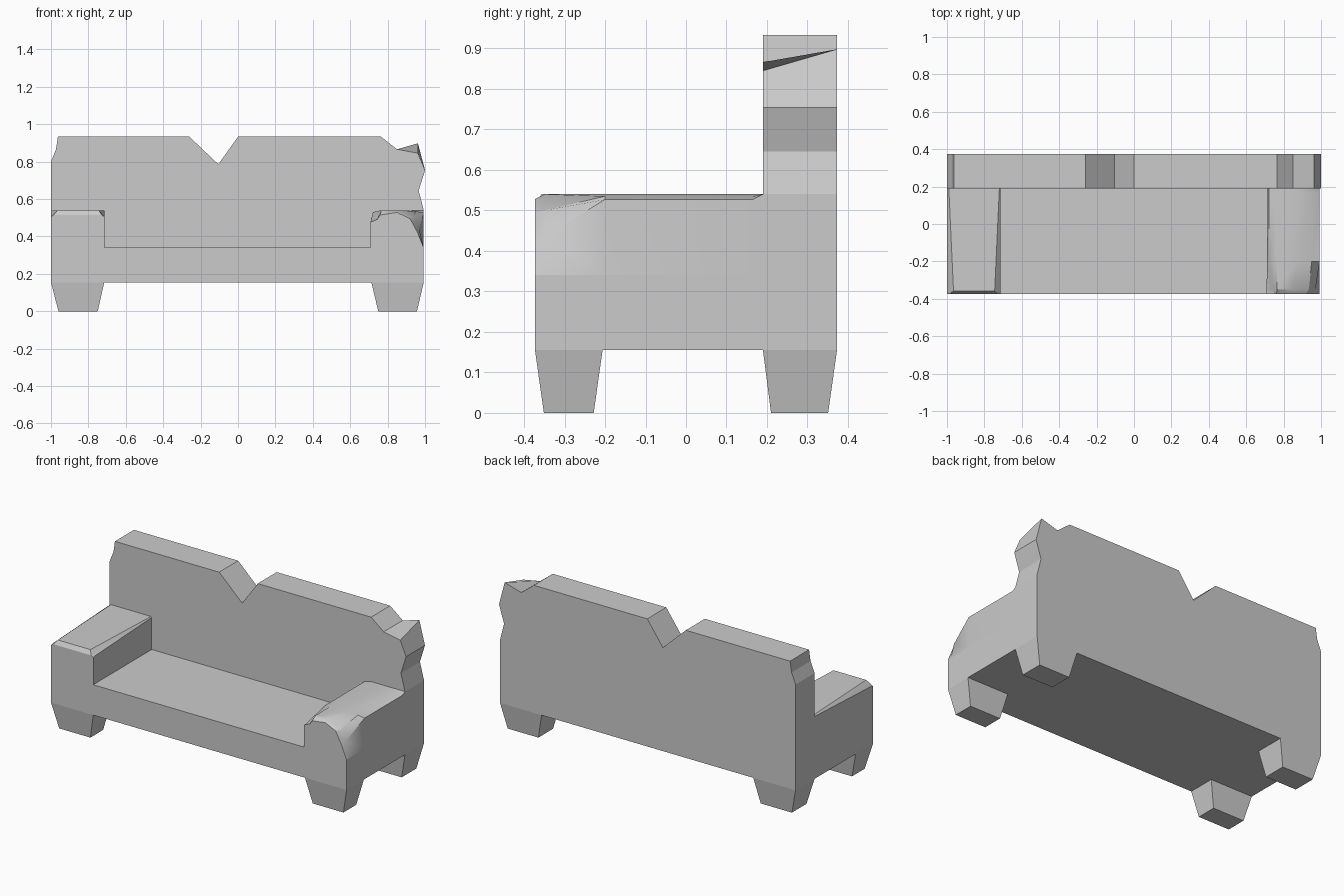
import bpy, bmesh

Y = 0.373          # half depth
R = 0.993          # right side plane


def loft(name, sections, smooth=False):
    """Skin between rings of equal point count and cap both ends."""
    bm = bmesh.new()
    rings = [[bm.verts.new(p) for p in ring] for ring in sections]
    n = len(rings[0])
    for a, b in zip(rings, rings[1:]):
        for i in range(n):
            j = (i + 1) % n
            bm.faces.new((a[i], a[j], b[j], b[i]))
    bm.faces.new(rings[0])
    bm.faces.new(rings[-1][::-1])
    bmesh.ops.recalc_face_normals(bm, faces=bm.faces)
    mesh = bpy.data.meshes.new(name)
    bm.to_mesh(mesh)
    bm.free()
    ob = bpy.data.objects.new(name, mesh)
    bpy.context.collection.objects.link(ob)
    if smooth:
        bpy.ops.object.select_all(action='DESELECT')
        ob.select_set(True)
        bpy.context.view_layer.objects.active = ob
        bpy.ops.object.shade_smooth_by_angle(angle=0.5)
    return ob


def at_y(y, profile):
    return [(x, y, z) for x, z in profile]


def rect(x0, x1, y0, y1, z):
    return [(x0, y0, z), (x1, y0, z), (x1, y1, z), (x0, y1, z)]


# Seat base
loft("seat_base", [rect(-1, R, -Y, Y, 0.155), rect(-1, R, -Y, Y, 0.34)])

# Backrest with notched, worn outline; the right corner slopes front to back
left = [(-1, 0.34), (-1, 0.80), (-0.973, 0.866), (-0.963, 0.933),
        (-0.26, 0.933), (-0.105, 0.786), (0, 0.933), (0.765, 0.933), (0.85, 0.866)]
right = [(1.0, 0.754), (0.966, 0.645), (R, 0.54), (R, 0.34)]
loft("backrest", [at_y(0.19, left + [(0.962, 0.845)] + right),
                  at_y(Y, left + [(0.962, 0.898)] + right)])

# Left armrest, chamfered at the front
loft("left_armrest", [
    at_y(-Y, [(-1, 0.34), (-1, 0.505), (-0.985, 0.515), (-0.73, 0.515), (-0.715, 0.505), (-0.715, 0.34)]),
    at_y(-0.357, [(-1, 0.34), (-1, 0.51), (-0.965, 0.54), (-0.745, 0.54), (-0.715, 0.51), (-0.715, 0.34)]),
    at_y(0.19, [(-1, 0.34), (-1, 0.535), (-0.99, 0.54), (-0.72, 0.54), (-0.715, 0.535), (-0.715, 0.34)]),
], smooth=True)

# Right armrest, battered at the front
loft("right_armrest", [
    at_y(-Y, [(0.708, 0.34), (0.708, 0.476), (0.745, 0.492), (0.762, 0.515),
              (0.85, 0.528), (0.92, 0.495), (0.96, 0.42), (R, 0.34)]),
    at_y(-0.35, [(0.709, 0.34), (0.709, 0.478), (0.745, 0.495), (0.765, 0.538),
                 (0.85, 0.54), (0.935, 0.50), (0.97, 0.435), (R, 0.34)]),
    at_y(-0.2, [(0.711, 0.34), (0.711, 0.49), (0.722, 0.53), (0.765, 0.54),
                (0.88, 0.54), (0.95, 0.535), (R, 0.527), (R, 0.34)]),
    at_y(0.165, [(0.715, 0.34), (0.715, 0.50), (0.722, 0.53), (0.765, 0.54),
                 (0.89, 0.54), (0.96, 0.535), (R, 0.527), (R, 0.34)]),
    at_y(0.19, [(0.715, 0.34), (0.715, 0.50), (0.722, 0.53), (0.765, 0.54),
                (0.89, 0.54), (0.96, 0.54), (R, 0.54), (R, 0.34)]),
], smooth=True)

# Tapered legs: (top range, bottom range) in x and y
for xn, xt, xb in (("left", (-1, -0.715), (-0.96, -0.75)),
                   ("right", (0.713, R), (0.75, 0.957))):
    for yn, yt, yb in (("front", (-Y, -0.206), (-0.351, -0.228)),
                       ("rear", (0.19, Y), (0.21, 0.351))):
        loft(f"{yn}_{xn}_leg", [rect(*xb, *yb, 0), rect(*xt, *yt, 0.155)])
